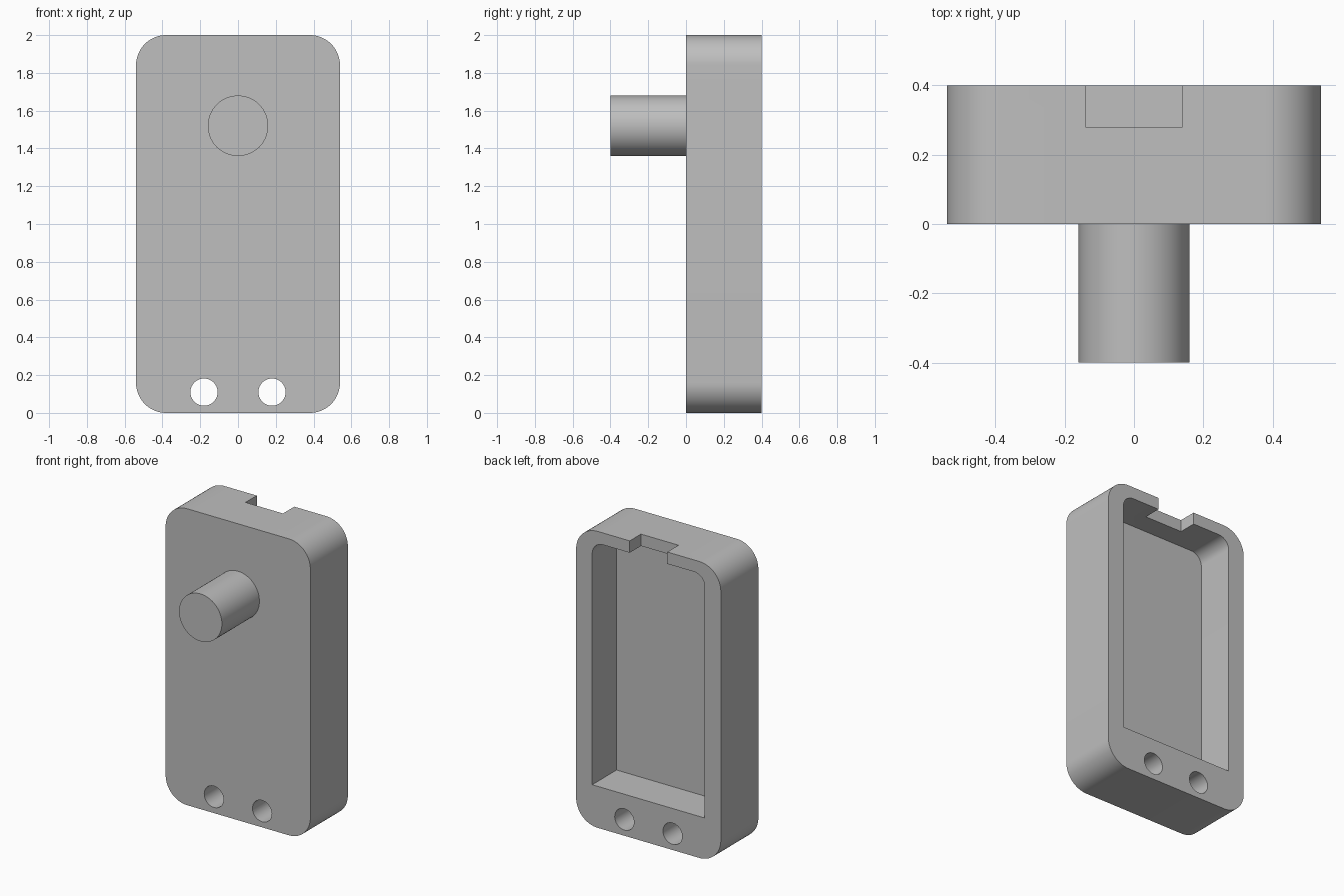
import bpy
import bmesh
from math import cos, sin, pi, radians

if "Cube" in bpy.data.objects:
    bpy.data.objects.remove(bpy.data.objects["Cube"])

# Single grey material
grey = bpy.data.materials.new("plain_grey")
grey.use_nodes = True
colour = (0.52, 0.52, 0.52, 1)
grey.diffuse_color = colour
grey.node_tree.nodes["Principled BSDF"].inputs["Base Color"].default_value = colour


def rounded_outline(half, bottom, top, r_bottom, r_top, steps=16):
    """Upright rectangle outline in x and z; a zero radius gives a sharp corner."""
    points = []
    corners = ((1, 1, r_top), (-1, 1, r_top), (-1, -1, r_bottom), (1, -1, r_bottom))
    for i, (sx, sz, r) in enumerate(corners):
        cx = sx * (half - r)
        cz = top - r if sz > 0 else bottom + r
        for s in range(steps + 1 if r else 1):
            a = (i + s / steps) * pi / 2
            points.append((cx + r * cos(a), cz + r * sin(a)))
    return points


def circle_outline(x, z, r, steps=64):
    return [(x + r * cos(2 * pi * s / steps), z + r * sin(2 * pi * s / steps))
            for s in range(steps)]


def extrude(name, outline, y0, y1):
    """Solid made by pulling an outline from y0 to y1."""
    bm = bmesh.new()
    base = bm.faces.new([bm.verts.new((x, y0, z)) for x, z in outline])
    pulled = bmesh.ops.extrude_face_region(bm, geom=[base])["geom"]
    moved = [v for v in pulled if isinstance(v, bmesh.types.BMVert)]
    bmesh.ops.translate(bm, verts=moved, vec=(0, y1 - y0, 0))
    bmesh.ops.recalc_face_normals(bm, faces=bm.faces)
    mesh = bpy.data.meshes.new(name)
    bm.to_mesh(mesh)
    bm.free()
    mesh.materials.append(grey)
    obj = bpy.data.objects.new(name, mesh)
    bpy.context.collection.objects.link(obj)
    return obj


def select_only(obj):
    bpy.ops.object.select_all(action="DESELECT")
    obj.select_set(True)
    bpy.context.view_layer.objects.active = obj


def combine(target, tool, operation):
    mod = target.modifiers.new(tool.name, "BOOLEAN")
    mod.operation = operation
    mod.solver = "EXACT"
    mod.object = tool
    select_only(target)
    bpy.ops.object.modifier_apply(modifier=mod.name)
    bpy.data.objects.remove(tool)


# Rounded housing
housing = extrude("housing", rounded_outline(0.54, 0, 2, 0.16, 0.16), 0, 0.4)

# Front peg, rooted in the front wall
peg = extrude("peg", circle_outline(0, 1.52, 0.16), -0.4, 0.05)
combine(housing, peg, "UNION")

# Back pocket with rounded upper corners
pocket = extrude("pocket", rounded_outline(0.42, 0.28, 1.92, 0, 0.08), 0.14, 0.5)
combine(housing, pocket, "DIFFERENCE")

# Notch through the top rim
notch = extrude("notch", rounded_outline(0.14, 1.8, 2.1, 0, 0), 0.28, 0.5)
combine(housing, notch, "DIFFERENCE")

# Pair of through holes near the bottom
for side in (-1, 1):
    hole = extrude("hole", circle_outline(side * 0.18, 0.11, 0.072), -0.1, 0.5)
    combine(housing, hole, "DIFFERENCE")

select_only(housing)
bpy.ops.object.shade_smooth_by_angle(angle=radians(30))
